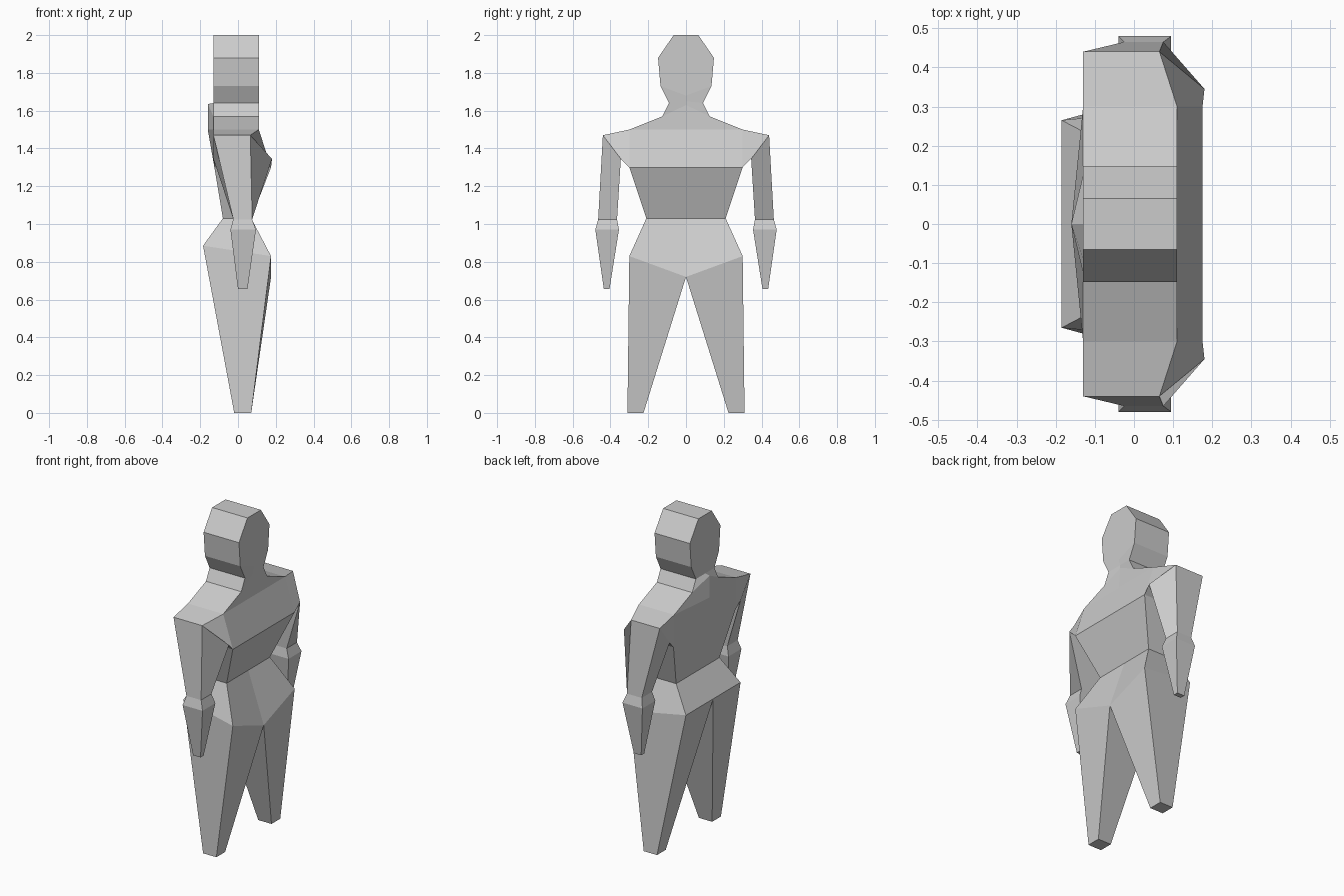
import bpy, bmesh

if "Cube" in bpy.data.objects:
    bpy.data.objects.remove(bpy.data.objects["Cube"])


def loft(name, rings, cap_first=False, cap_last=False, mirror=False):
    """Skin a list of equal-length point rings; optionally mirror across y = 0."""
    bm = bmesh.new()
    loops = [[bm.verts.new(p) for p in ring] for ring in rings]
    n = len(loops[0])
    for a, b in zip(loops, loops[1:]):
        for i in range(n):
            j = (i + 1) % n
            bm.faces.new((a[i], a[j], b[j], b[i]))
    if cap_first:
        bm.faces.new(loops[0])
    if cap_last:
        bm.faces.new(loops[-1])
    bmesh.ops.recalc_face_normals(bm, faces=bm.faces)
    mesh = bpy.data.meshes.new(name)
    bm.to_mesh(mesh)
    bm.free()
    obj = bpy.data.objects.new(name, mesh)
    bpy.context.collection.objects.link(obj)
    if mirror:
        mod = obj.modifiers.new("mirror", 'MIRROR')
        mod.use_axis = (False, True, False)
    return obj


def row(y, z, chest=0.11, back=-0.13, mid_chest=None, mid_back=None):
    """Symmetric six-point body section; mid points are (x, z) on the centre line."""
    cx, cz = mid_chest or (chest, z)
    bx, bz = mid_back or (back, z)
    return [(chest, y, z), (cx, 0, cz), (chest, -y, z),
            (back, -y, z), (bx, 0, bz), (back, y, z)]


def box_ring(x0, x1, y0, y1, z):
    """Rectangle ordered outer front, outer back, inner back, inner front."""
    return [(x1, y1, z), (x0, y1, z), (x0, y0, z), (x1, y0, z)]


neck = row(0.09, 1.64, mid_chest=(0.10, 1.65))
shoulder_line = row(0.30, 1.50, mid_back=(-0.16, 1.50))
chest_line = row(0.30, 1.30, 0.175, -0.125)
waist = row(0.21, 1.03, 0.07, -0.08)

# Head
loft("head", [row(0.065, 2.0), row(0.148, 1.88),
              row(0.135, 1.73, mid_chest=(0.11, 1.68)), neck], cap_first=True)

# Torso with raised upper spine
loft("torso", [neck,
               row(0.125, 1.57, mid_chest=(0.10, 1.63), mid_back=(-0.16, 1.635)),
               shoulder_line, chest_line, waist])

# Hips: front dips to the crotch, back edge is straight
hip_front, hip_back = (0.175, 0.30, 0.83), (-0.185, 0.265, 0.885)
crotch_front, crotch_back = (0.175, 0, 0.72), (-0.185, 0, 0.885)
flip = lambda p: (p[0], -p[1], p[2])
loft("hips", [waist, [hip_front, crotch_front, flip(hip_front),
                      flip(hip_back), crotch_back, hip_back]])

# Legs
loft("legs", [[hip_front, hip_back, crotch_back, crotch_front],
              box_ring(-0.02, 0.07, 0.225, 0.31, 0)], cap_last=True, mirror=True)

# Shoulders, arms and tapered hands
loft("arms", [
    [shoulder_line[0], shoulder_line[5], chest_line[5], chest_line[0]],
    [(0.065, 0.44, 1.47), (-0.13, 0.44, 1.47),
     (-0.13, 0.345, 1.345), (0.18, 0.345, 1.345)],
    box_ring(-0.025, 0.075, 0.365, 0.465, 1.025),
    box_ring(-0.04, 0.095, 0.355, 0.48, 0.97),
    box_ring(0.0, 0.05, 0.405, 0.435, 0.655),
], cap_last=True, mirror=True)
